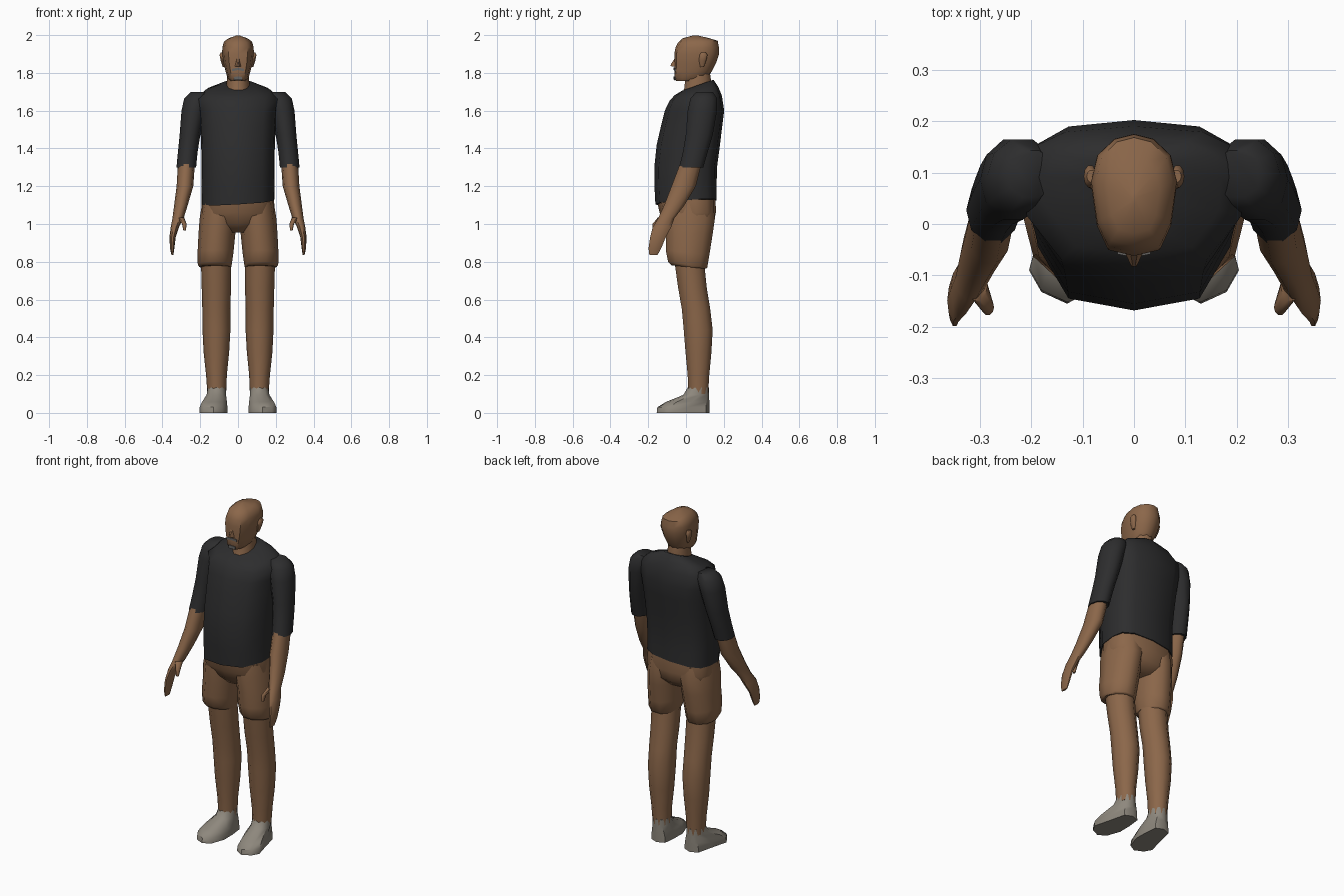
import bpy, bmesh, math


def material(name, rgb):
    m = bpy.data.materials.new(name)
    m.diffuse_color = (*rgb, 1)
    return m


SKIN = material("brown skin", (0.26, 0.135, 0.068))
SHIRT = material("charcoal cloth", (0.026, 0.026, 0.027))
SHOE = material("grey shoe", (0.27, 0.245, 0.205))
BEARD = material("grey hair", (0.13, 0.125, 0.12))


def build(name, rings, mat, mirror=False, angle=50):
    """Bridge rings of points (equal counts) into a closed, capped surface."""
    bm = bmesh.new()
    vs = [[bm.verts.new(p) for p in ring] for ring in rings]
    n = len(vs[0])
    for a, b in zip(vs, vs[1:]):
        for i in range(n):
            j = (i + 1) % n
            bm.faces.new((a[i], a[j], b[j], b[i]))
    bm.faces.new(vs[0][::-1])
    bm.faces.new(vs[-1])
    bmesh.ops.recalc_face_normals(bm, faces=bm.faces)
    me = bpy.data.meshes.new(name)
    bm.to_mesh(me)
    bm.free()
    me.materials.append(mat)
    me.shade_smooth()
    me.set_sharp_from_angle(angle=math.radians(angle))
    ob = bpy.data.objects.new(name, me)
    bpy.context.collection.objects.link(ob)
    if mirror:
        ob.modifiers.new("mirror", "MIRROR").use_mirror_merge = False
    return ob


# Cross-sections in unit size
OVAL = [(math.cos(math.tau * i / 10), math.sin(math.tau * i / 10)) for i in range(10)]
HALF = [(0.66, -0.86), (0.97, -0.25), (1, 0.3), (0.92, 0.7), (0.62, 0.92)]
BODY = [(0, -1)] + HALF + [(0, 1)] + [(-x, y) for x, y in HALF[::-1]]
HALF = [(0.6, -0.9), (0.86, -0.5), (1, 0.2), (0.85, 0.65), (0.45, 0.92)]
SKULL = [(0, -1)] + HALF + [(0, 1)] + [(-x, y) for x, y in HALF[::-1]]


def loft(name, shape, rows, mat, mirror=False, angle=50):
    """Each row: z, x low, x high, y front, y back, optional y tilt, x tilt."""
    rings = []
    for row in rows:
        z, x0, x1, y0, y1, ty, tx = (list(row) + [0, 0])[:7]
        rx, ry = (x1 - x0) / 2, (y1 - y0) / 2
        rings.append([((x0 + x1) / 2 + u * rx, (y0 + y1) / 2 + v * ry,
                       z + ty * v * ry + tx * u * rx) for u, v in shape])
    return build(name, rings, mat, mirror, angle)


# Shirt body, with a sloping hem and collar
loft("shirt_body", BODY, [
    (1.115, -.193, .193, -.162, .162, .07, .06),
    (1.20, -.192, .192, -.167, .162),
    (1.30, -.193, .193, -.168, .164),
    (1.42, -.195, .195, -.155, .18),
    (1.52, -.20, .20, -.132, .192),
    (1.60, -.205, .205, -.112, .202),
    (1.665, -.215, .215, -.088, .19, .1),
    (1.705, -.17, .17, -.06, .17, .2),
    (1.735, -.075, .075, -.02, .145, .35)], SHIRT)

# Sleeves
loft("sleeve", OVAL, [
    (1.298, .222, .326, -.04, .094),
    (1.38, .214, .318, -.02, .118),
    (1.47, .20, .309, -.005, .145),
    (1.60, .17, .299, .005, .168),
    (1.665, .15, .285, .02, .168),
    (1.698, .15, .25, .05, .145)], SHIRT, True)

# Forearms and hands
loft("forearm_and_hand", OVAL, [
    (.835, .342, .352, -.195, -.15),
    (.87, .337, .36, -.2, -.13),
    (.93, .33, .363, -.192, -.105),
    (.985, .312, .356, -.178, -.075),
    (1.03, .288, .347, -.15, -.06),
    (1.10, .266, .338, -.118, -.005),
    (1.20, .237, .325, -.08, .055),
    (1.32, .228, .318, -.034, .085)], SKIN, True)
loft("thumb", OVAL, [
    (.965, .276, .289, -.177, -.16),
    (1.00, .272, .296, -.178, -.145),
    (1.035, .285, .325, -.15, -.09)], SKIN, True)

# Shorts: hips and two trouser legs
loft("shorts_hips", BODY, [
    (.955, -.09, .09, -.06, .10),
    (1.0, -.18, .18, -.105, .145),
    (1.06, -.196, .196, -.14, .158),
    (1.13, -.19, .19, -.155, .157)], SKIN)
loft("shorts_leg", OVAL, [
    (.772, .036, .205, -.08, .108, -.10),
    (.785, .033, .213, -.1, .118, -.15),
    (.85, .024, .214, -.113, .13, -.1),
    (.95, .014, .209, -.113, .148),
    (1.03, .005, .203, -.125, .16),
    (1.11, .01, .19, -.12, .15)], SKIN, True)

# Legs
loft("leg", OVAL, [
    (.10, .063, .162, .01, .12),
    (.20, .059, .169, .006, .126),
    (.32, .047, .182, -.006, .138),
    (.44, .04, .188, -.016, .145),
    (.55, .041, .189, -.026, .132),
    (.66, .037, .192, -.045, .114),
    (.80, .036, .196, -.065, .10)], SKIN, True)

# Shoes: splayed sole outline rising to the ankle
SOLE = [(.11, .124), (.065, .105), (.057, .03), (.056, -.05), (.085, -.13),
        (.13, -.155), (.18, -.132), (.204, -.09), (.178, .01), (.155, .105)]
ankle = [(.112 - .05 * math.sin(math.tau * i / 10),
          .066 + .056 * math.cos(math.tau * i / 10)) for i in range(10)]


def shoe_ring(t, z):
    return [(a + (c - a) * t, b + (d - b) * t, z)
            for (a, b), (c, d) in zip(SOLE, ankle)]


build("shoe", [shoe_ring(0, 0), shoe_ring(.02, .03), shoe_ring(.3, .058),
               shoe_ring(.85, .095), shoe_ring(1, .135)], SHOE, True)

# Neck and head
loft("neck", OVAL, [
    (1.69, -.064, .064, -.027, .135, .1),
    (1.735, -.061, .061, -.012, .138, .2),
    (1.80, -.056, .056, -.005, .13)], SKIN)
loft("head", SKULL, [
    (1.757, -.04, .04, -.052, .06),
    (1.775, -.056, .056, -.062, .115),
    (1.81, -.066, .066, -.062, .138),
    (1.85, -.077, .077, -.062, .158),
    (1.90, -.084, .084, -.062, .175),
    (1.935, -.083, .083, -.055, .174),
    (1.965, -.074, .074, -.043, .168, .05),
    (1.983, -.05, .05, -.018, .125),
    (1.999, -.006, .006, .04, .06)], SKIN)

# Nose and ears
build("nose", [[(-.02, -.05, 1.832), (.02, -.05, 1.832), (.008, -.05, 1.89), (-.008, -.05, 1.89)],
               [(-.005, -.083, 1.836), (.005, -.083, 1.836), (.003, -.078, 1.85),
                (-.003, -.078, 1.85)]], SKIN)
loft("ear", OVAL, [
    (1.83, .068, .08, .075, .095),
    (1.865, .07, .092, .068, .108),
    (1.895, .072, .098, .07, .115),
    (1.908, .072, .092, .08, .105)], SKIN, True)


# Moustache and chin tuft as thin plates wrapped on the face
def plate(name, w, z0, z1, y):
    xs = (-w, 0, w)
    rings = [[(x, y + abs(x) * .2 + d, z0 - abs(x) * .2) for x in xs]
             + [(x, y + abs(x) * .2 + d, z1 - abs(x) * .2) for x in xs[::-1]] for d in (0, .006)]
    build(name, rings, BEARD)


plate("moustache", .032, 1.815, 1.828, -.065)
plate("chin_tuft", .022, 1.764, 1.782, -.065)
